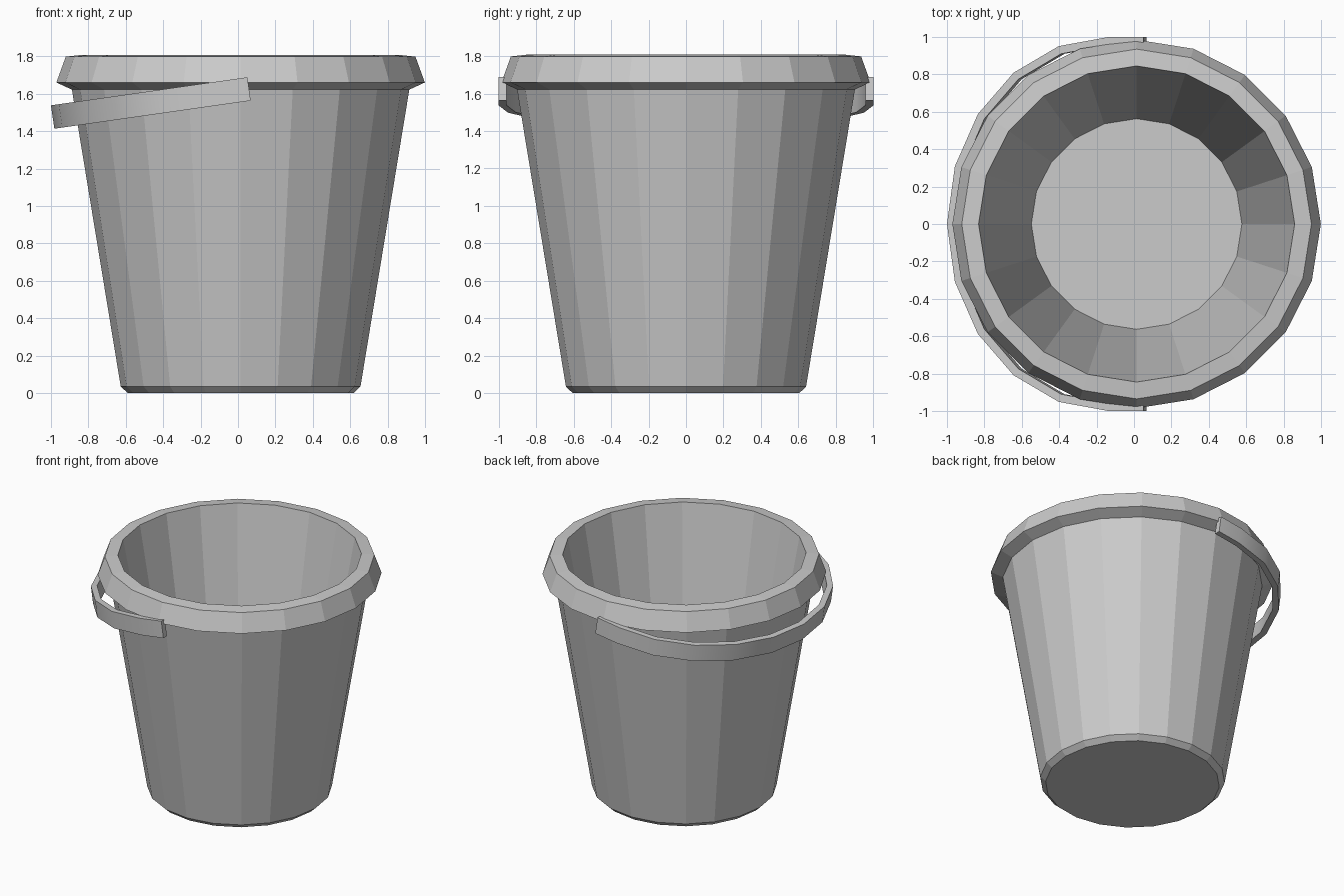
import bpy, bmesh
from math import cos, sin, pi, radians

if "Cube" in bpy.data.objects:
    bpy.data.objects.remove(bpy.data.objects["Cube"])

SIDES = 20


def finish(bm, name):
    bmesh.ops.recalc_face_normals(bm, faces=bm.faces[:])
    me = bpy.data.meshes.new(name)
    bm.to_mesh(me)
    bm.free()
    ob = bpy.data.objects.new(name, me)
    bpy.context.collection.objects.link(ob)
    return ob


def bridge(bm, a, b, closed=True):
    n = len(a)
    for i in range(n if closed else n - 1):
        j = (i + 1) % n
        bm.faces.new((a[i], a[j], b[j], b[i]))


# Bucket: one lathed profile, outside bottom -> rim -> inside floor (radius, z)
profile = [(0.604, 0.0), (0.641, 0.035), (0.902, 1.622), (0.985, 1.66),
           (0.935, 1.798), (0.845, 1.808), (0.563, 0.25)]
bm = bmesh.new()
rings = [[bm.verts.new((0.014 + r * cos(2 * pi * i / SIDES), r * sin(2 * pi * i / SIDES), z))
          for i in range(SIDES)] for r, z in profile]
for a, b in zip(rings, rings[1:]):
    bridge(bm, a, b)
bm.faces.new(rings[0])
bm.faces.new(rings[-1])
finish(bm, "bucket")


# Handle: half-ellipse band with straight ends, tilted down towards -x
def arc(inset):
    pts = [(0.05, 1.0 - inset)]
    for i in range(11):
        t = radians(90 + 18 * i)
        pts.append((-0.135 + (0.865 - inset) * cos(t), (1.0 - inset) * sin(t)))
    pts.append((0.05, -1.0 + inset))
    return pts


THICK = 0.043
bm = bmesh.new()
loops = []
for inset, low in ((0, 0), (THICK, 0), (THICK, 1), (0, 1)):
    loops.append([bm.verts.new((x + 0.018 * low, y, 1.688 + 0.143 * (x - 0.05) - 0.125 * low))
                  for x, y in arc(inset)])
for k in range(4):
    bridge(bm, loops[k], loops[(k + 1) % 4], closed=False)
for end in (0, -1):
    bm.faces.new([l[end] for l in loops])
handle = finish(bm, "handle")
bpy.context.view_layer.objects.active = handle
handle.select_set(True)
bpy.ops.object.shade_smooth_by_angle(angle=radians(35))
